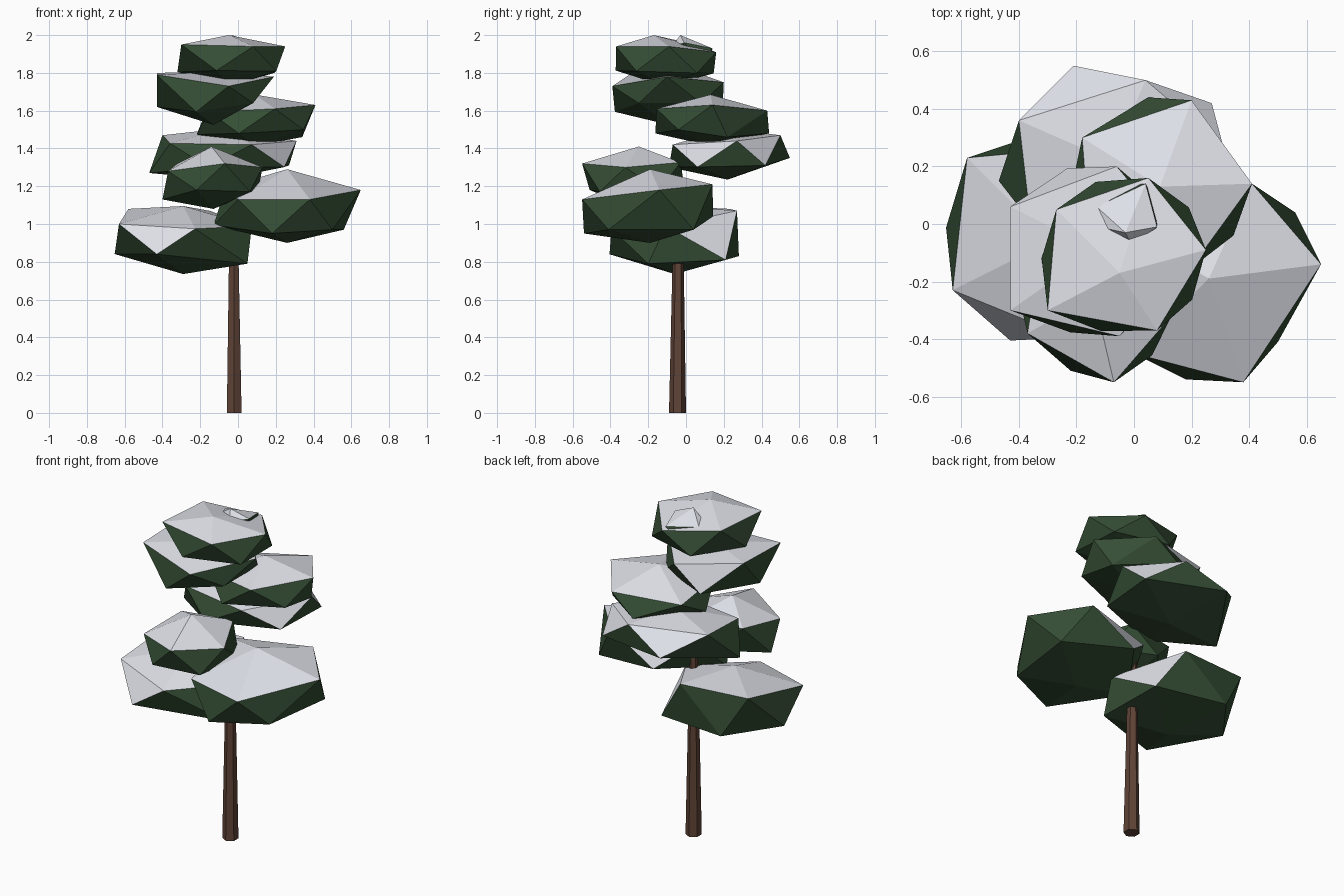
import bpy, bmesh, math
from mathutils import Matrix, Vector


def material(name, rgb):
    m = bpy.data.materials.new(name)
    m.diffuse_color = (*rgb, 1)
    return m


GREEN = material("dark_green_needles", (0.035, 0.075, 0.035))
SNOW = material("snow_white", (0.79, 0.81, 0.87))
BARK = material("brown_bark", (0.115, 0.057, 0.038))


def finish(name, bm, mats):
    me = bpy.data.meshes.new(name)
    bmesh.ops.recalc_face_normals(bm, faces=bm.faces[:])
    bm.to_mesh(me)
    bm.free()
    for m in mats:
        me.materials.append(m)
    ob = bpy.data.objects.new(name, me)
    bpy.context.collection.objects.link(ob)
    return ob


def clump(name, centre, radii, yaw, slope=(0, 0), snowy_sides=(), corners=()):
    """Flattened 20-sided foliage clump: snow on the cap and on chosen side faces.
    Each entry of corners pulls the nearest free vertex to that point."""
    bm = bmesh.new()
    bmesh.ops.create_icosphere(bm, subdivisions=1, radius=1,
                               matrix=Matrix.Rotation(math.radians(yaw), 4, 'Z'))
    bm.normal_update()
    for f in bm.faces:
        c = f.calc_center_median()
        angle = math.degrees(math.atan2(c.y, c.x))
        cap = f.normal.z > 0.5
        side = 0 < f.normal.z < 0.5 and any(
            abs((angle - a + 180) % 360 - 180) < 20 for a in snowy_sides)
        f.material_index = 1 if cap or side else 0
    for v in bm.verts:
        x, y = v.co.x * radii[0], v.co.y * radii[1]
        z = v.co.z * radii[2] + slope[0] * x + slope[1] * y
        v.co = (centre[0] + x, centre[1] + y, centre[2] + z)
    free = list(bm.verts)
    for p in map(Vector, corners):
        v = min(free, key=lambda w: (w.co - p).length)
        v.co = p
        free.remove(v)
    return finish(name, bm, (GREEN, SNOW))


# Slender six-sided trunk, tapering and slightly leaning
bm = bmesh.new()
bmesh.ops.create_cone(bm, cap_ends=True, segments=6, radius1=0.045, radius2=0.024,
                      depth=1.1, matrix=Matrix.Translation((0, 0, 0.55)))
for v in bm.verts:
    v.co.x += -0.02 - 0.003 * v.co.z
    v.co.y += -0.045 + 0.004 * v.co.z
finish("trunk", bm, (BARK,))

# Foliage from the lowest clump up
clump("clump_low_left", (-0.29, -0.06, 0.915), (0.41, 0.38, 0.18), -8, (-0.01, 0.06), (-116, 28),
      [(-0.58, 0.23, 1.08), (-0.63, -0.23, 1.0), (-0.43, -0.405, 0.84),
       (0.02, 0.21, 0.81), (-0.15, 0.27, 1.07), (-0.43, 0.28, 0.83), (0.05, -0.2, 0.79)])
clump("clump_low_right", (0.26, -0.19, 1.095), (0.435, 0.40, 0.195), 3, (0.03, 0.11), (111,),
      [(0.41, 0.14, 1.21), (0.65, -0.14, 1.18), (0.38, -0.55, 1.13), (0.0, -0.45, 1.13),
       (0.56, 0.04, 0.97), (0.5, -0.41, 0.97), (0.18, -0.54, 0.95)])
clump("clump_front", (-0.13, -0.27, 1.245), (0.30, 0.30, 0.165), -8, (0.02, 0.02), (),
      [(-0.37, -0.38, 1.28), (-0.07, -0.55, 1.32), (0.13, -0.32, 1.30),
       (-0.22, -0.51, 1.18), (-0.40, -0.25, 1.13), (-0.14, -0.25, 1.41)])
clump("clump_back", (-0.08, 0.22, 1.37), (0.42, 0.355, 0.135), 6, (-0.01, 0.03), (44, -28, 116),
      [(0.31, 0.27, 1.44), (0.04, 0.50, 1.47), (-0.40, 0.36, 1.47),
       (-0.21, 0.55, 1.35), (0.27, 0.42, 1.31), (-0.47, 0.15, 1.27)])
clump("clump_back_right", (0.09, 0.13, 1.55), (0.345, 0.34, 0.135), 2, (0.05, 0.02), (),
      [(0.20, 0.43, 1.60), (0.41, 0.14, 1.63), (-0.18, 0.30, 1.57),
       (0.34, 0.22, 1.46), (0.05, 0.44, 1.48)])
clump("clump_upper_left", (-0.13, -0.09, 1.665), (0.35, 0.335, 0.14), 1, (0, 0.03), (109,),
      [(-0.43, 0.06, 1.80), (-0.43, -0.30, 1.79), (-0.05, -0.39, 1.73), (0.19, -0.10, 1.78),
       (-0.06, 0.20, 1.75), (0.08, -0.25, 1.64), (0.08, 0.08, 1.64), (-0.43, -0.1, 1.62)])
clump("clump_top", (-0.035, -0.11, 1.865), (0.32, 0.305, 0.135), 2, (0, -0.03), (),
      [(-0.27, 0.05, 1.95), (0.05, 0.16, 1.91), (0.25, -0.09, 1.94),
       (0.08, -0.37, 1.94), (-0.30, -0.30, 1.95), (-0.05, -0.17, 2.0)])

# Small snowy tip poking out of the top clump
clump("snowy_tip", (-0.02, 0.03, 1.91), (0.115, 0.115, 0.08), -12, (0, 0), (),
      [(-0.13, 0.06, 1.94), (0.04, 0.14, 1.93), (0.08, -0.01, 1.96), (-0.03, -0.03, 2.0)])
